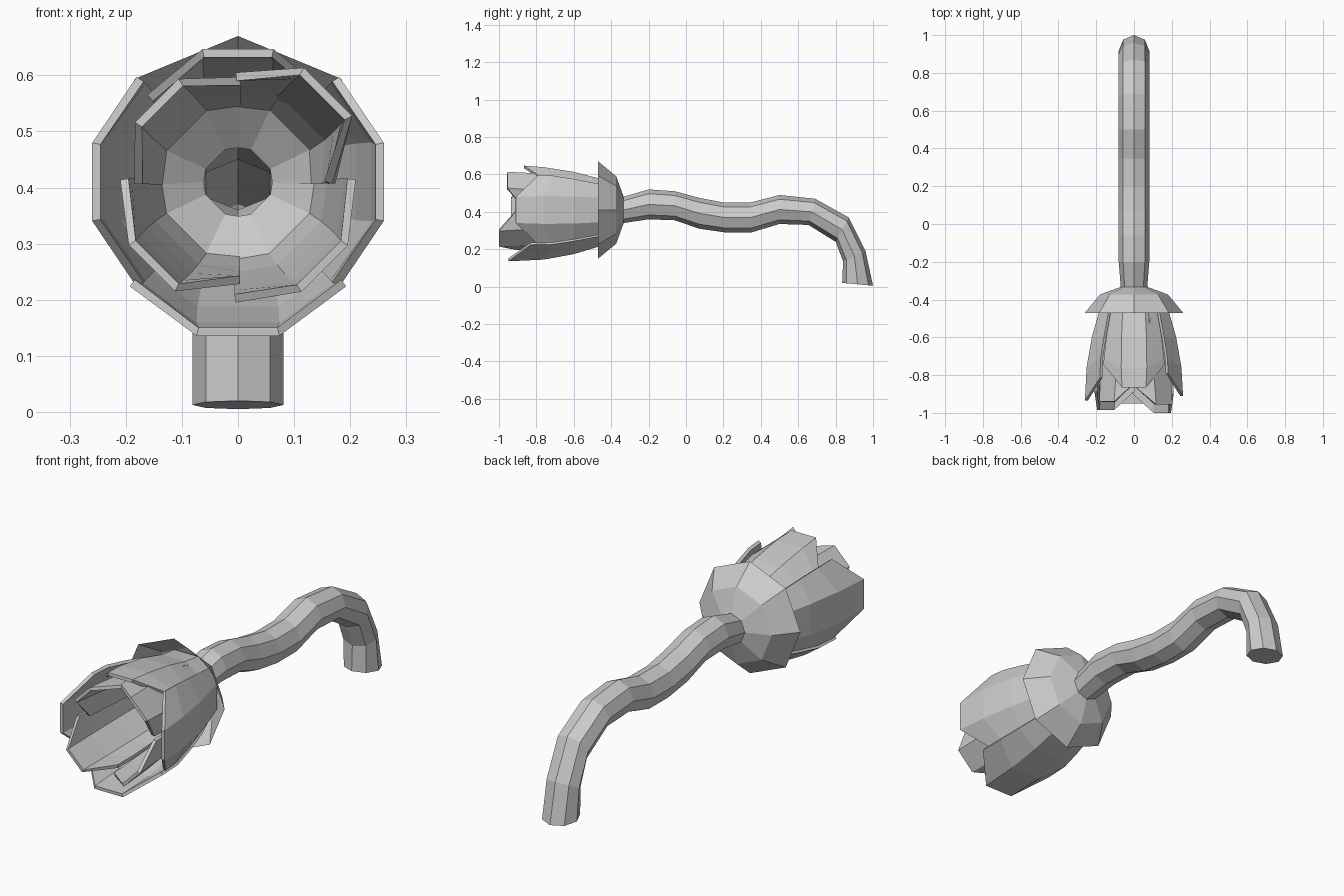
import bpy
from math import sin, cos, radians, pi

if "Cube" in bpy.data.objects:
    bpy.data.objects.remove(bpy.data.objects["Cube"])

CZ = 0.41  # height of the flower's axis, which runs along -y


def make(name, verts, faces, thickness=0.0):
    mesh = bpy.data.meshes.new(name)
    mesh.from_pydata(verts, [], faces)
    mesh.update()
    ob = bpy.data.objects.new(name, mesh)
    bpy.context.collection.objects.link(ob)
    if thickness:
        mod = ob.modifiers.new("thickness", 'SOLIDIFY')
        mod.thickness = thickness
        mod.offset = -1
    return ob


def grid_faces(rows, cols, closed):
    n = cols if closed else cols - 1
    return [(i * cols + j, i * cols + (j + 1) % cols,
             (i + 1) * cols + (j + 1) % cols, (i + 1) * cols + j)
            for i in range(rows - 1) for j in range(n)]


# Stem: eight-sided tube through rings given by their upper and lower (y, z)
upper = [(1.0, 0.005), (0.96, 0.19), (0.87, 0.37), (0.69, 0.47), (0.50, 0.49), (0.345, 0.45),
         (0.20, 0.45), (0.07, 0.475), (-0.06, 0.51), (-0.20, 0.52), (-0.335, 0.48)]
lower = [(0.835, 0.02), (0.84, 0.135), (0.80, 0.24), (0.655, 0.33), (0.50, 0.335), (0.35, 0.29),
         (0.21, 0.29), (0.07, 0.31), (-0.06, 0.355), (-0.20, 0.36), (-0.335, 0.34)]
verts = []
for k, (u, l) in enumerate(zip(upper, lower)):
    rx = 0.07 if k == len(upper) - 1 else 0.081
    for j in range(8):
        a = j * pi / 4
        s = sin(a)
        verts.append((rx * cos(a),
                      (u[0] + l[0]) / 2 + s * (u[0] - l[0]) / 2,
                      (u[1] + l[1]) / 2 + s * (u[1] - l[1]) / 2))
make("stem", verts, grid_faces(len(upper), 8, True) + [tuple(reversed(range(8)))])

# Sepal cup: flaring eight-sided collar
verts = [(r * cos(j * pi / 4), y, CZ + r * sin(j * pi / 4))
         for y, r in [(-0.333, 0.07), (-0.373, 0.18), (-0.47, 0.26)] for j in range(8)]
make("sepal_cup", verts, grid_faces(3, 8, True))


def petal(name, angle, rows, tip_y, tip_r, edge_r, drop):
    """Three facets wide, with a narrow tip and corners set back by drop.
    edge_r holds the tip-row radius of the two side edges."""
    rows = rows + [(tip_y, tip_r)]
    n = len(rows) - 1
    verts = []
    for i, (y, r) in enumerate(rows):
        t = i / n
        mid = 22.5 - 7.5 * t
        back = drop if i == n else drop * 0.4 if i == n - 1 else 0
        for a, e in ((-46, edge_r[0]), (-mid, None), (mid, None), (46, edge_r[1])):
            rr = r if e is None else r * (1 + t * (e / tip_r - 1))
            yy = y if e is None else y + back
            b = radians(angle + a)
            verts.append((rr * cos(b), yy, CZ + rr * sin(b)))
    make(name, verts, grid_faces(n + 1, 4, False), 0.015)


# Outer petals: right, top, left, bottom
outer = [("right", 0, -0.91, 0.269, 0.26), ("top", 90, -0.865, 0.245, 0.224),
         ("left", 180, -0.935, 0.269, 0.26), ("bottom", 270, -0.95, 0.284, 0.268)]
for side, ang, ty, tr, er in outer:
    k = tr / 0.269
    rows = [(-0.335, 0.072), (-0.38, 0.17), (-0.47, 0.198 * k), (-0.6, 0.235 * k), (-0.76, 0.262 * k)]
    petal("outer_petal_" + side, ang, rows, ty, tr, (er, er), 0.12)

# Inner petals: on the diagonals, edges overlapping each other
inner = [("upper_right", 45, -0.955, 0.235, (0.168, 0.195)),
         ("upper_left", 135, -0.94, 0.212, (0.187, 0.185)),
         ("lower_left", 225, -0.985, 0.225, (0.21, 0.182)),
         ("lower_right", 315, -1.0, 0.226, (0.215, 0.21))]
for side, ang, ty, tr, er in inner:
    k = tr / 0.225
    rows = [(-0.337, 0.071), (-0.40, 0.152), (-0.5, 0.178 * k), (-0.65, 0.198 * k), (-0.82, 0.215 * k)]
    petal("inner_petal_" + side, ang, rows, ty, tr, er, 0.10)
